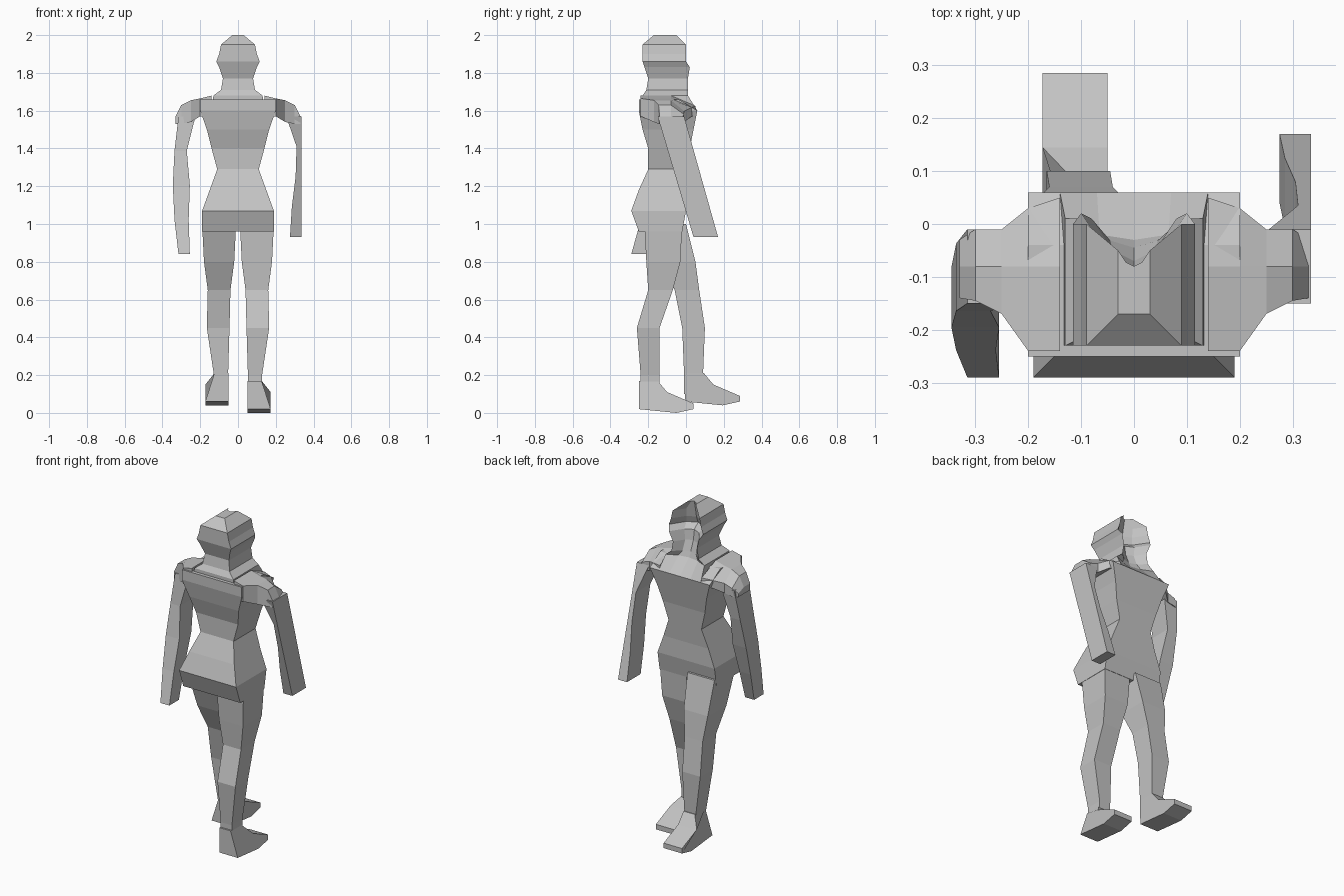
import bpy
import bmesh
from math import pi, sin

default_cube = bpy.data.objects.get("Cube")
if default_cube:
    bpy.data.objects.remove(default_cube, do_unlink=True)

GREY = (0.55, 0.55, 0.55, 1)
grey_material = bpy.data.materials.new("plain grey")
grey_material.use_nodes = True
grey_material.diffuse_color = GREY
shader = grey_material.node_tree.nodes["Principled BSDF"]
shader.inputs["Base Color"].default_value = GREY


def loft(name, rings):
    """Skin a stack of equal-length point rings and cap both ends."""
    bm = bmesh.new()
    loops = [[bm.verts.new(point) for point in ring] for ring in rings]
    for lower, upper in zip(loops, loops[1:]):
        count = len(lower)
        for i in range(count):
            j = (i + 1) % count
            bm.faces.new((lower[i], lower[j], upper[j], upper[i]))
    bm.faces.new(loops[0])
    bm.faces.new(loops[-1])
    bmesh.ops.recalc_face_normals(bm, faces=bm.faces)
    mesh = bpy.data.meshes.new(name)
    bm.to_mesh(mesh)
    bm.free()
    mesh.materials.append(grey_material)
    bpy.context.collection.objects.link(bpy.data.objects.new(name, mesh))


def level_box(z, inner, outer, back, front):
    """Rectangle at one height."""
    return [(inner, back, z), (outer, back, z), (outer, front, z), (inner, front, z)]


def hollow_ring(z, half, back, front):
    """Rectangle whose front edge is hollowed, deepening upward from the chest."""
    depth = min(half, (z - 1.6) / 2)
    scoop = [(half * t, front - depth * (1 - t * t), z) for t in (1, .5, 0, -.5, -1)]
    return [(-half, back, z), (half, back, z)] + scoop


# Torso: height, half width, back, front
torso = [(.96, .19, -.25, -.02), (1.07, .19, -.29, 0), (1.18, .15, -.25, 0),
         (1.29, .11, -.2, .01), (1.4, .14, -.2, .02), (1.5, .165, -.23, .04),
         (1.6, .2, -.25, .06), (1.66, .2, -.25, -.04)]
loft("torso", [level_box(z, -half, half, back, front) for z, half, back, front in torso])

# Neck and head: height, half width, back, front
head = [(1.6, .14, -.23, .06), (1.68, .13, -.23, .01), (1.71, .09, -.21, .01),
        (1.77, .08, -.2, .01), (1.83, .1, -.22, .02), (1.86, .115, -.23, 0),
        (1.9, .1, -.23, 0), (1.95, .09, -.23, 0), (2, .03, -.17, -.05)]
loft("head_and_neck", [hollow_ring(*row) for row in head])

# Leg stations from hip to ankle: height, centre, width, depth
leg_stations = [(1, .1, .18, .2), (.8, .1, .16, .18), (.65, .1, .12, .13),
                (.45, .105, .12, .12), (.2, .09, .075, .1), (.1, .09, .075, .1)]
# Foot side profile, measured forward from the heel and up from the sole
foot_profile = [(0, .02), (.2, 0), (.29, .02), (.29, .05),
                (.15, .11), (.1, .17), (0, .17)]


def leg(label, side, stride, heel, sole):
    """Leg following the stride, with a foot that flares outward below the ankle."""
    rings = []
    for (z, centre, width, depth), y in zip(leg_stations, stride):
        inner, outer = centre - width / 2, centre + width / 2
        rings.append(level_box(z, side * inner, side * outer, y - depth / 2, y + depth / 2))
    loft(label + "_leg", rings)
    inner_face = [(side * .05, heel + y, sole + z) for y, z in foot_profile]
    outer_face = [(side * (.125 if z > .15 else .173), heel + y, sole + z)
                  for y, z in foot_profile]
    loft(label + "_foot", [inner_face, outer_face])


leg("left", 1, (-.12, -.12, -.135, -.2, -.19, -.19), heel=-.25, sole=0)
leg("right", -1, (-.1, -.04, .005, .04, .04, .04), heel=-.005, sole=.04)


def arm(label, side, widths, tip_height, tip_y, outer, bow, tip_depth, curve):
    """Arm hanging from the shoulder and swinging evenly toward its fingertips."""
    top, start_y, start_depth = 1.57, -.08, .14
    rings = []
    for i, width in enumerate(widths):
        t = i / (len(widths) - 1)
        z = top + (tip_height - top) * t
        y = start_y + (tip_y - start_y) * t ** curve
        half = (start_depth + (tip_depth - start_depth) * t) / 2
        edge = outer + bow * sin(pi * t)
        rings.append(level_box(z, side * (edge - width), side * edge, y - half, y + half))
    loft(label + "_arm", rings)


arm("left", 1, (.08, .025, .03, .05, .06), tip_height=.93, tip_y=.105,
    outer=.335, bow=0, tip_depth=.13, curve=1)
arm("right", -1, (.09, .065, .09, .075, .06), tip_height=.84, tip_y=-.245,
    outer=.315, bow=.03, tip_depth=.09, curve=1.5)

# Shoulder stations outward from the chest: distance, back, front, underside, top
shoulder_stations = [(.14, -.24, .05, 1.57, 1.68), (.2, -.24, .03, 1.57, 1.665),
                     (.25, -.17, -.01, 1.54, 1.655), (.3, -.145, -.01, 1.53, 1.63),
                     (.33, -.14, -.03, 1.53, 1.57)]
for label, side in (("left", 1), ("right", -1)):
    # The front edge sits low so the top slopes down toward the chest
    loft(label + "_shoulder", [
        [(side * x, back, under), (side * x, front, under),
         (side * x, front, (under + top) / 2), (side * x, -.08, top), (side * x, back, top)]
        for x, back, front, under, top in shoulder_stations])
